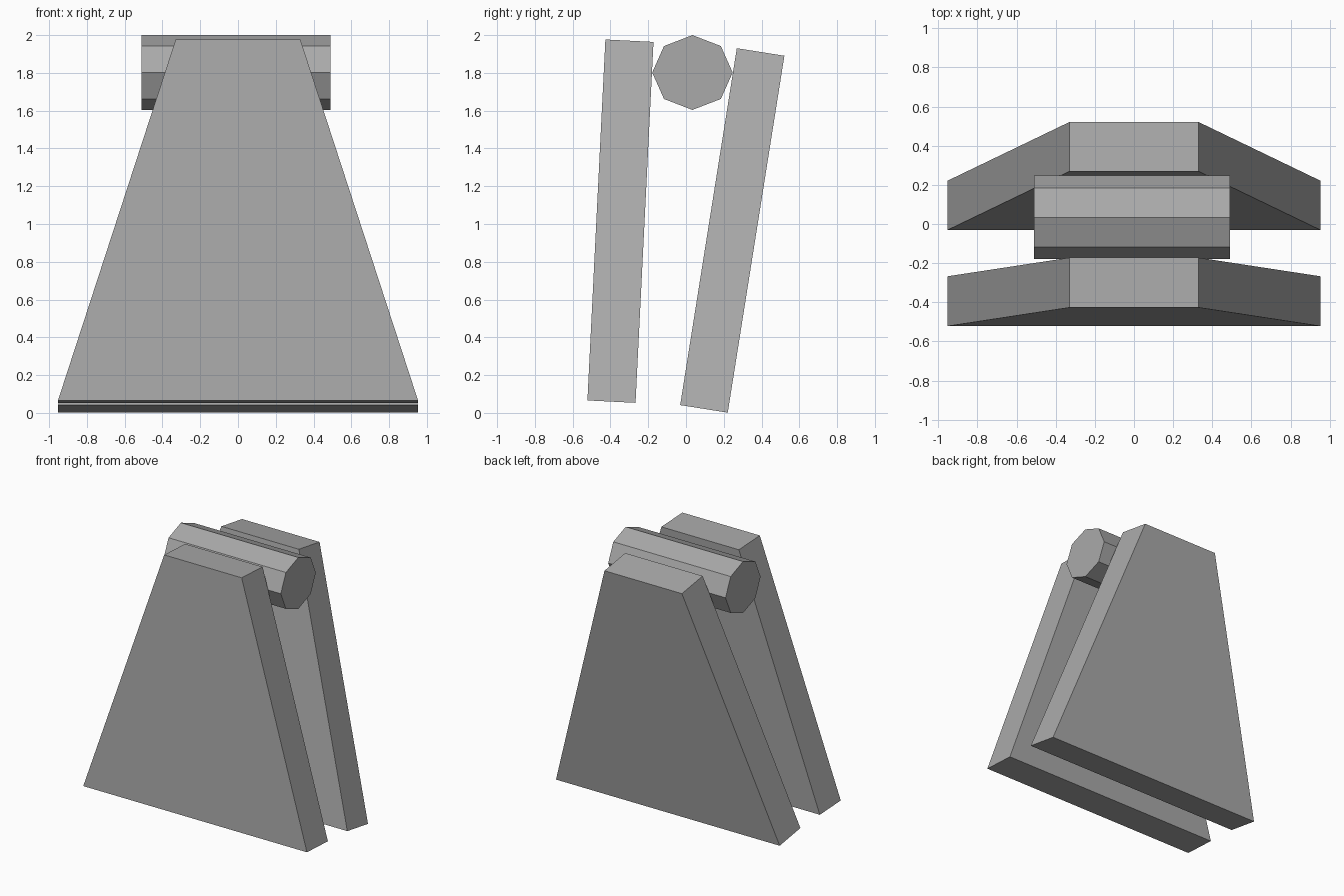
import bpy
import bmesh
from math import radians, pi
from mathutils import Matrix

cube = bpy.data.objects.get("Cube")
if cube:
    bpy.data.objects.remove(cube)

grey = bpy.data.materials.new("stone_grey")
grey.use_nodes = True
colour = (0.4, 0.4, 0.4, 1)
grey.diffuse_color = colour
grey.node_tree.nodes["Principled BSDF"].inputs["Base Color"].default_value = colour


def add_object(name, bm):
    bmesh.ops.recalc_face_normals(bm, faces=bm.faces)
    mesh = bpy.data.meshes.new(name)
    bm.to_mesh(mesh)
    bm.free()
    mesh.materials.append(grey)
    obj = bpy.data.objects.new(name, mesh)
    bpy.context.collection.objects.link(obj)
    return obj


def panel(name, y, z, lean):
    """Thick slab tapering towards the top, leaning backwards."""
    bm = bmesh.new()
    bmesh.ops.create_cube(bm, size=1)
    for v in bm.verts:
        half_width = 0.33 if v.co.z > 0 else 0.953
        v.co.x = half_width if v.co.x > 0 else -half_width
        v.co.y *= 0.255
        v.co.z *= 1.913
    obj = add_object(name, bm)
    obj.location = (0, y, z)
    obj.rotation_euler.x = -radians(lean)


# Two leaning panels
panel("front_panel", -0.347, 1.015, 2.85)
panel("back_panel", 0.245, 0.966, 9.02)

# Eight-sided bar lying between the panel tops, slightly flattened
bm = bmesh.new()
bmesh.ops.create_cone(bm, cap_ends=True, segments=8, radius1=1, radius2=1, depth=1,
                      matrix=Matrix.Rotation(pi / 2, 4, 'Y'))
bmesh.ops.scale(bm, vec=(1.0, 0.213, 0.198), verts=bm.verts)
bar = add_object("top_bar", bm)
bar.location = (-0.01, 0.034, 1.802)
